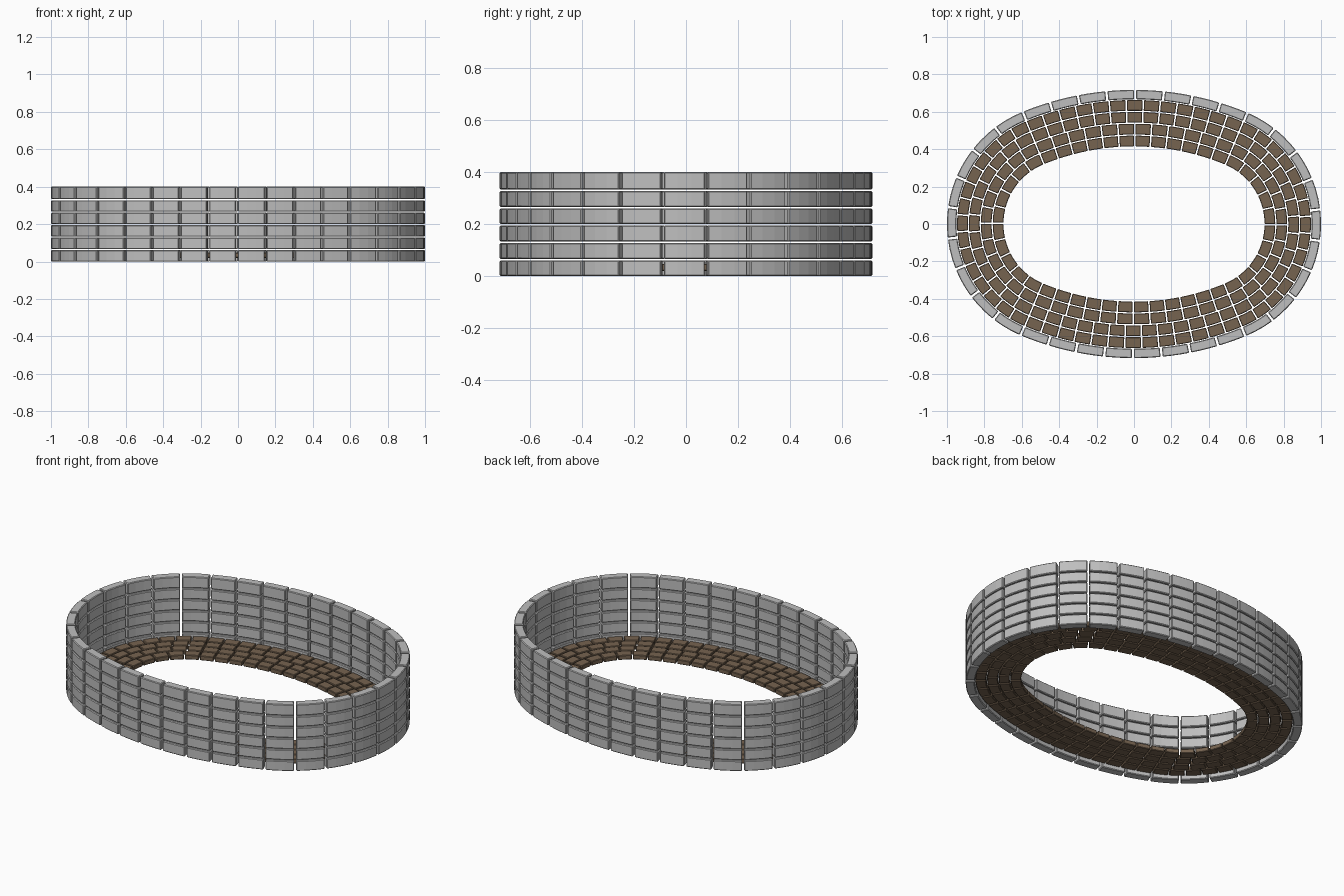
import bpy
import bmesh
from math import cos, sin, radians, pi

cube = bpy.data.objects.get("Cube")
if cube:
    bpy.data.objects.remove(cube, do_unlink=True)


def make_material(name, colour):
    mat = bpy.data.materials.new(name)
    mat.use_nodes = True
    mat.diffuse_color = colour
    bsdf = mat.node_tree.nodes["Principled BSDF"]
    bsdf.inputs["Base Color"].default_value = colour
    bsdf.inputs["Roughness"].default_value = 0.8
    return mat


stone = make_material("grey stone", (0.52, 0.52, 0.52, 1))
earth = make_material("brown paving", (0.18, 0.125, 0.08, 1))

# Four-arc oval: half length, half width and half angle of the end arcs
LENGTH, WIDTH, HALF = 1.0, 0.717, radians(67.5)
SHIFT = (LENGTH - WIDTH) / (1 - (1 - sin(HALF)) / cos(HALF))
END_R = LENGTH - SHIFT
SIDE_R = END_R + SHIFT / cos(HALF)
DROP = SIDE_R - WIDTH
END_SPAN, SIDE_SPAN = 2 * HALF, pi - 2 * HALF

# Each arc: centre, outer radius, start angle, span
ARCS = [
    ((SHIFT, 0), END_R, -HALF, END_SPAN),
    ((0, -DROP), SIDE_R, HALF, SIDE_SPAN),
    ((-SHIFT, 0), END_R, pi - HALF, END_SPAN),
    ((0, DROP), SIDE_R, pi + HALF, SIDE_SPAN),
]


def add_block(bm, centre, r_in, r_out, a0, a1, z0, z1, steps=3):
    """One closed curved brick between two angles."""
    rings = []
    for i in range(steps + 1):
        a = a0 + (a1 - a0) * i / steps
        rings.append([bm.verts.new((centre[0] + r * cos(a), centre[1] + r * sin(a), z))
                      for r, z in ((r_in, z0), (r_out, z0), (r_out, z1), (r_in, z1))])
    for p, q in zip(rings, rings[1:]):
        for j in range(4):
            k = (j + 1) % 4
            bm.faces.new((p[j], p[k], q[k], q[j]))
    bm.faces.new(rings[0])
    bm.faces.new(rings[-1])


def block_ring(name, mat, inset, depth, z0, z1, counts, gap, bevel):
    """A full oval ring of bricks; counts are for the end and side arcs."""
    bm = bmesh.new()
    for i, (centre, radius, start, span) in enumerate(ARCS):
        r_out = radius - inset
        count = counts[i % 2]
        step = span / count
        for n in range(count):
            a = start + n * step
            add_block(bm, centre, r_out - depth, r_out, a, a + step - gap / r_out, z0, z1)
    bmesh.ops.recalc_face_normals(bm, faces=bm.faces)
    mesh = bpy.data.meshes.new(name)
    bm.to_mesh(mesh)
    bm.free()
    mesh.materials.append(mat)
    obj = bpy.data.objects.new(name, mesh)
    bpy.context.collection.objects.link(obj)
    mod = obj.modifiers.new("worn edges", "BEVEL")
    mod.width = bevel
    mod.segments = 1
    mod.limit_method = "ANGLE"
    mod.angle_limit = radians(40)


# Wall courses
ROWS, HEIGHT = 6, 0.4
pitch = HEIGHT / ROWS
for row in range(ROWS):
    z = row * pitch
    top = HEIGHT if row == ROWS - 1 else z + pitch - 0.006
    block_ring(f"wall_course_{row + 1}", stone, 0, 0.05, z, top, (9, 8), 0.012, 0.004)

# Paved floor rings, with tiles of nearly equal length
TILE, RING = 0.087, 0.0635
for ring in range(4):
    inset = 0.054 + ring * RING
    mid = inset + RING / 2
    counts = (round((END_R - mid) * END_SPAN / TILE), round((SIDE_R - mid) * SIDE_SPAN / TILE))
    block_ring(f"floor_ring_{ring + 1}", earth, inset, RING - 0.006, 0.02, 0.047,
               counts, 0.008, 0.003)
